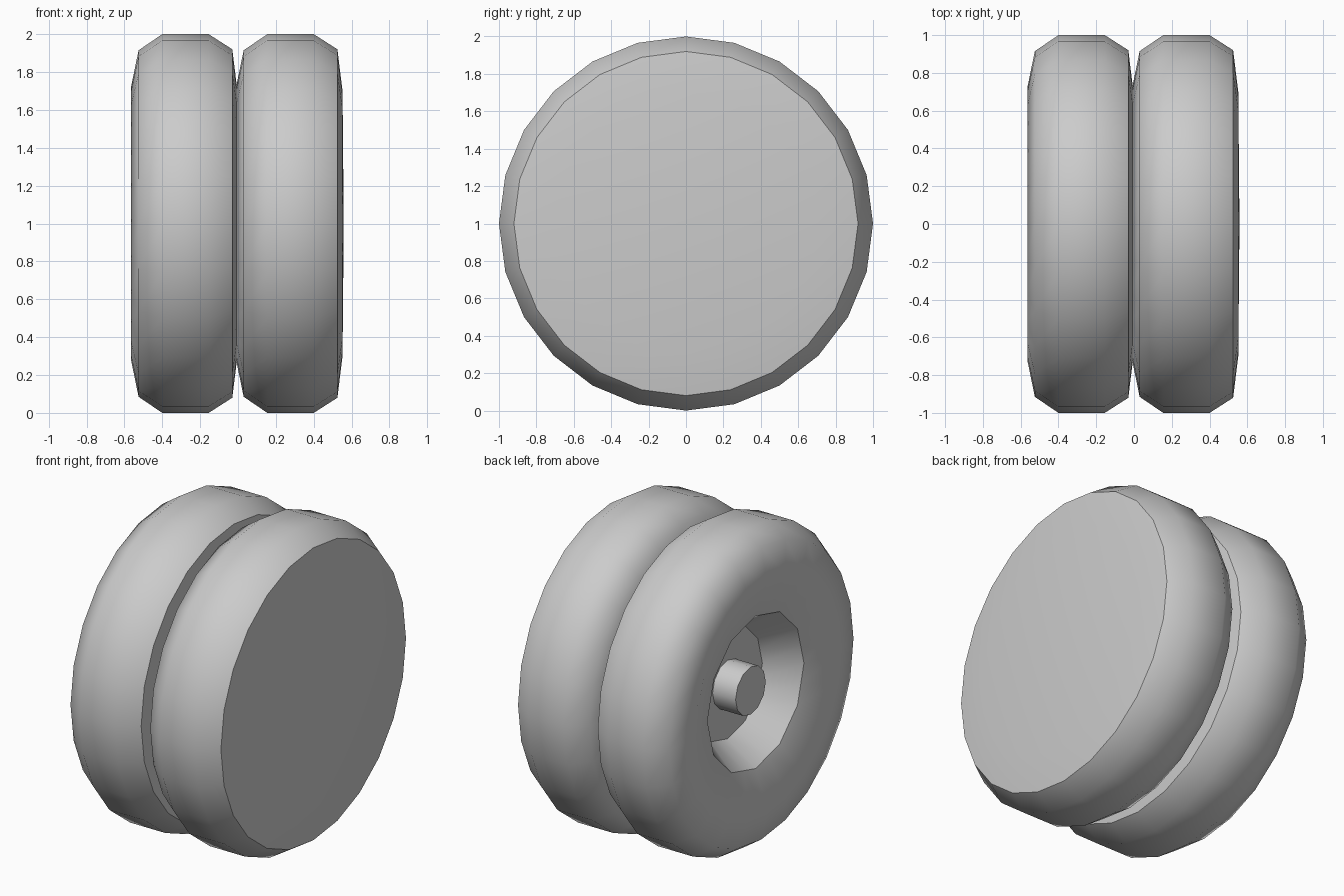
import bpy, bmesh
from math import sin, cos, pi

if "Cube" in bpy.data.objects:
    bpy.data.objects.remove(bpy.data.objects["Cube"], do_unlink=True)

grey = bpy.data.materials.new("plain_grey")
grey.use_nodes = True
colour = (0.6, 0.6, 0.6, 1)
grey.diffuse_color = colour
grey.node_tree.nodes["Principled BSDF"].inputs["Base Color"].default_value = colour

SIDES = 24


def lathe(name, profile, offset):
    """Spin (x, radius, coarse, sharp) rings about the x axis, closing both ends."""
    bm = bmesh.new()
    rings = []
    for x, r, coarse, sharp in profile:
        ring = []
        for i in range(SIDES):
            a = 2 * pi * i / SIDES
            # coarse rings keep half the corners; the others lie mid-edge
            rad = r * cos(2 * pi / SIDES) if coarse and i % 2 else r
            ring.append(bm.verts.new((x + offset, rad * sin(a), 1 + rad * cos(a))))
        rings.append(ring)
    for a, b in zip(rings, rings[1:]):
        for i in range(SIDES):
            j = (i + 1) % SIDES
            bm.faces.new((a[i], a[j], b[j], b[i]))
    bm.faces.new(rings[0])
    bm.faces.new(rings[-1])
    bmesh.ops.recalc_face_normals(bm, faces=bm.faces)
    for f in bm.faces:
        f.smooth = True
    for ring, point in zip(rings, profile):
        if point[3]:
            for i in range(SIDES):
                bm.edges.get((ring[i], ring[(i + 1) % SIDES])).smooth = False
    mesh = bpy.data.meshes.new(name)
    bm.to_mesh(mesh)
    bm.free()
    mesh.materials.append(grey)
    obj = bpy.data.objects.new(name, mesh)
    bpy.context.collection.objects.link(obj)
    return obj


# Wheel: recess floor, conical wall, bulging tyre, slightly domed back
WHEEL = [
    (-0.29, 0.345, True, True),
    (-0.485, 0.48, True, True),
    (-0.565, 0.72, False, False),
    (-0.525, 0.915, False, False),
    (-0.40, 1.0, False, False),
    (-0.155, 1.0, False, False),
    (-0.03, 0.92, False, True),
    (-0.003, 0.70, False, False),
    (0.003, 0.05, False, False),
]
# Axle stub standing on the recess floor
AXLE = [(-0.45, 0.15, True, True), (-0.28, 0.15, True, True)]

for side, offset in (("right", 0), ("left", 0.555)):
    lathe(side + "_wheel", WHEEL, offset)
    lathe(side + "_axle", AXLE, offset)
